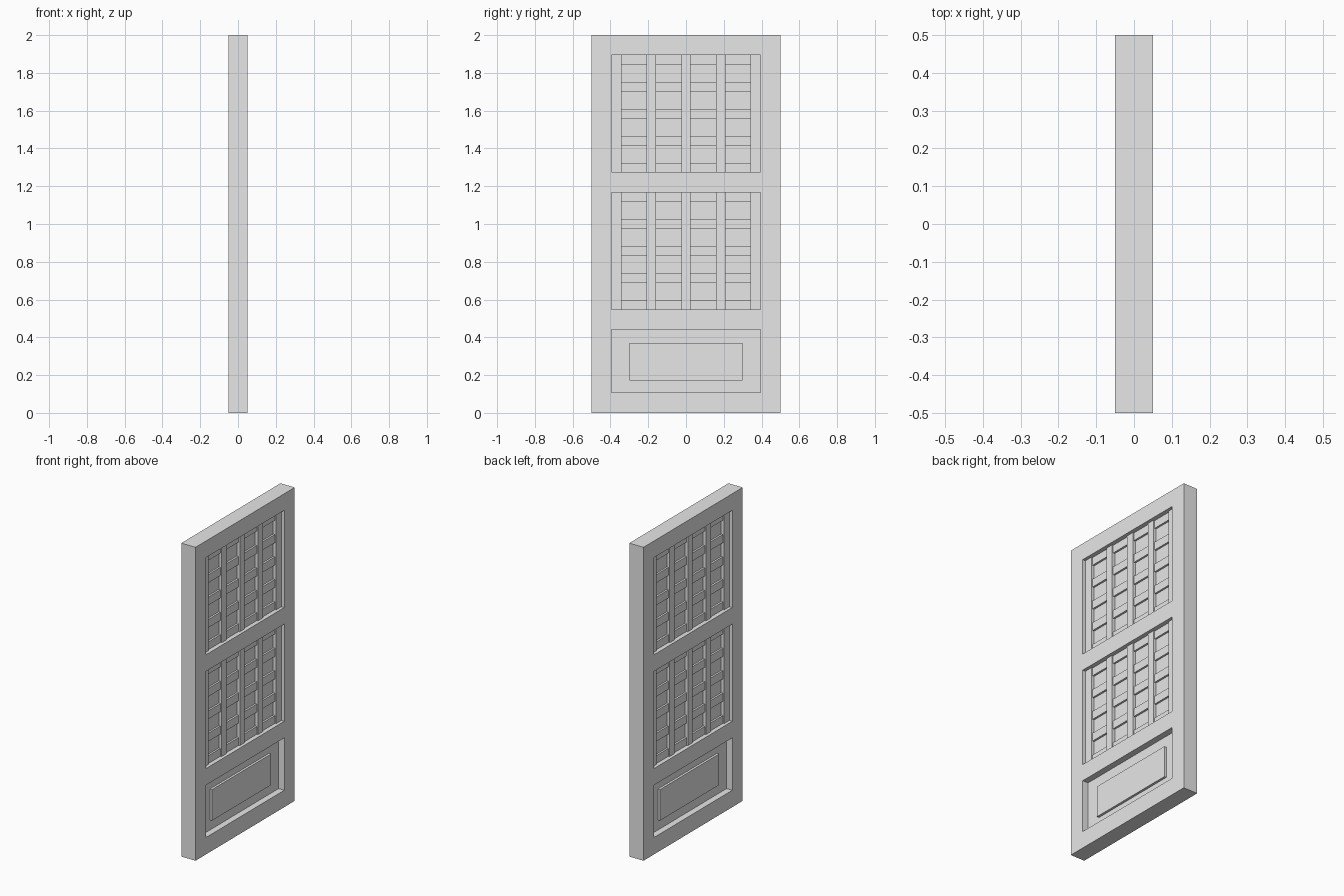
import bpy

old = bpy.data.objects.get("Cube")
if old:
    bpy.data.objects.remove(old, do_unlink=True)

grey = bpy.data.materials.new("light_grey")
grey.use_nodes = True
grey.diffuse_color = (0.8, 0.8, 0.8, 1)
grey.node_tree.nodes["Principled BSDF"].inputs["Base Color"].default_value = (0.8, 0.8, 0.8, 1)


def box(name, x, y, z):
    """Box from (low, high) ranges on each axis."""
    bpy.ops.mesh.primitive_cube_add(size=1)
    ob = bpy.context.object
    ob.name = name
    ranges = (x, y, z)
    for v in ob.data.vertices:
        v.co = [hi if c > 0 else lo for c, (lo, hi) in zip(v.co, ranges)]
    ob.data.materials.append(grey)
    return ob


HALF_THICK = 0.05     # half thickness of the door
CORE = 0.01           # half thickness of the panel left in the pockets
POCKET_Y = 0.395      # half width of the pockets
BOTTOM = (0.108, 0.442)
GRIDS = {"middle": (0.548, 1.168), "top": (1.274, 1.894)}

# Door slab with pockets sunk into both faces
door = box("door_frame", (-HALF_THICK, HALF_THICK), (-0.5, 0.5), (0, 2))
for zone in [BOTTOM, *GRIDS.values()]:
    for side in (-1, 1):
        x = sorted((side * CORE, side * 2 * HALF_THICK))
        cutter = box("pocket_cutter", x, (-POCKET_Y, POCKET_Y), zone)
        cutter.hide_render = True
        mod = door.modifiers.new("pocket", 'BOOLEAN')
        mod.operation = 'DIFFERENCE'
        mod.solver = 'EXACT'
        mod.object = cutter
        bpy.context.view_layer.objects.active = door
        bpy.ops.object.modifier_apply(modifier=mod.name)
        bpy.data.objects.remove(cutter, do_unlink=True)

# Raised field in the bottom panel, showing on both faces
box("bottom_raised_panel", (-0.025, 0.025), (-0.298, 0.298), (0.172, 0.37))


def bars(lo, hi, cell, gap):
    """Ranges of five bars that leave four equal cells between lo and hi."""
    margin = (hi - lo - 4 * cell - 3 * gap) / 2
    starts = [lo + margin + i * (cell + gap) for i in range(4)]
    lows = [lo] + [s + cell for s in starts]
    return list(zip(lows, starts + [hi]))


# Window lattices: upright bars stand slightly proud of the cross bars
for name, zone in GRIDS.items():
    for y in bars(-POCKET_Y, POCKET_Y, 0.133, 0.05):
        box(name + "_upright_bar", (-0.03, 0.03), y, zone)
    for z in bars(*zone, 0.091, 0.052):
        box(name + "_cross_bar", (-0.022, 0.022), (-POCKET_Y, POCKET_Y), z)
